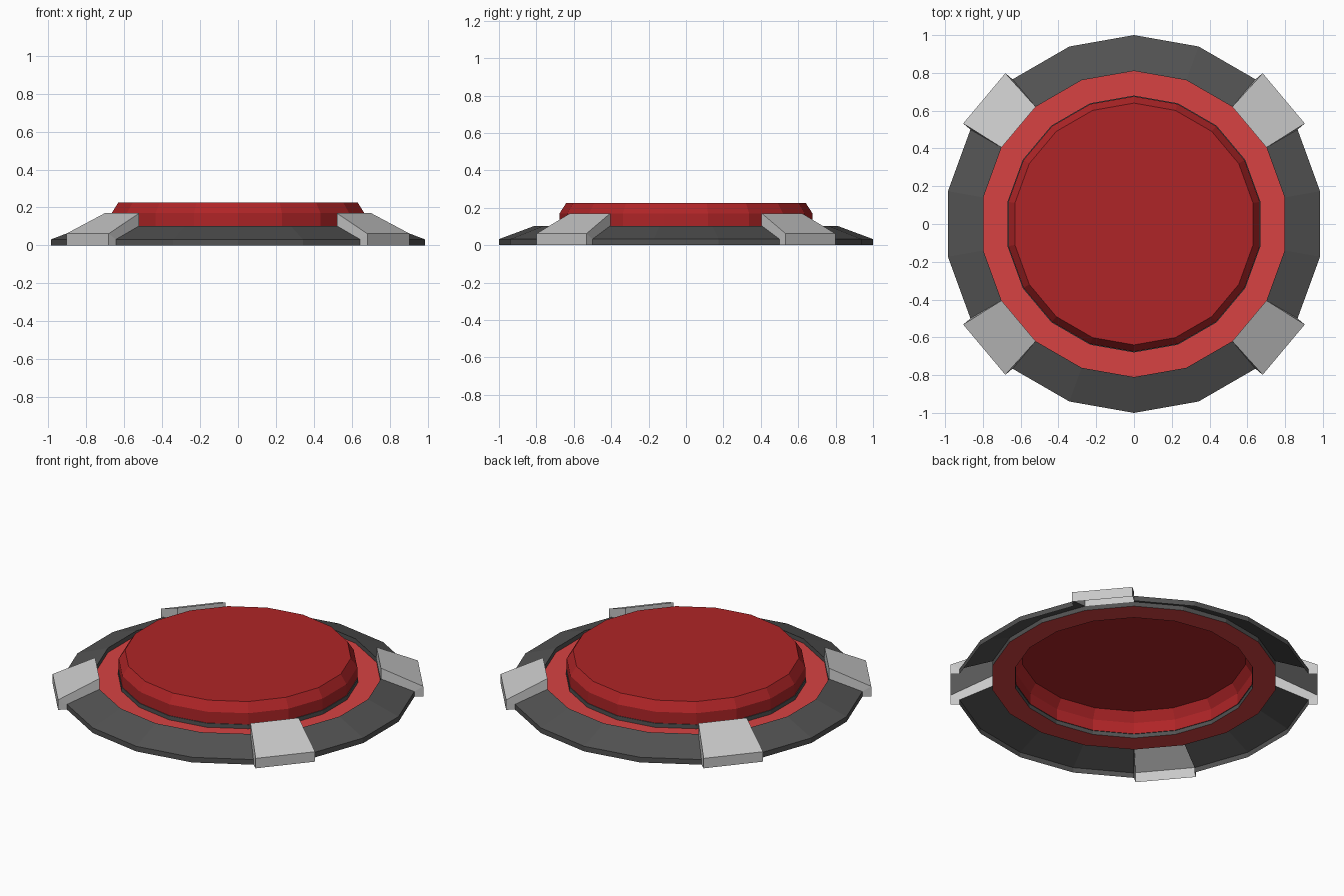
import bpy, bmesh, math

if "Cube" in bpy.data.objects:
    bpy.data.objects.remove(bpy.data.objects["Cube"])

SIDES = 18
STEP = math.tau / SIDES
START = math.radians(10)
CLIP_SECTORS = (1, 6, 10, 15)      # sectors centred on 40, 140, 220, 320 degrees


def material(name, rgb):
    m = bpy.data.materials.new(name)
    m.diffuse_color = (*rgb, 1)
    m.use_nodes = True
    m.node_tree.nodes["Principled BSDF"].inputs["Base Color"].default_value = m.diffuse_color
    return m


dark = material("dark grey", (0.085, 0.085, 0.085))
light = material("light grey", (0.58, 0.58, 0.58))
red = material("deep red", (0.43, 0.018, 0.02))
bright = material("bright red", (0.68, 0.055, 0.055))


def finish(name, bm, mat):
    bmesh.ops.remove_doubles(bm, verts=bm.verts, dist=1e-5)
    bmesh.ops.recalc_face_normals(bm, faces=bm.faces)
    me = bpy.data.meshes.new(name)
    bm.to_mesh(me)
    bm.free()
    me.materials.append(mat)
    ob = bpy.data.objects.new(name, me)
    bpy.context.collection.objects.link(ob)
    return ob


def point(r, z, k):
    a = START + k * STEP
    return (r * math.cos(a), r * math.sin(a), z)


def lathe(name, profile, mat, skip=(), cap=False):
    """Sweep an (r, z) profile around z, leaving out the skipped sectors."""
    bm = bmesh.new()
    rings = [[bm.verts.new(point(r, z, k)) for k in range(SIDES)] for r, z in profile]
    for a, b in zip(rings, rings[1:]):
        for k in range(SIDES):
            if k not in skip:
                n = (k + 1) % SIDES
                bm.faces.new((a[k], a[n], b[n], b[k]))
    if cap:
        bm.faces.new(rings[-1])
    loose = [v for v in bm.verts if not v.link_faces]
    bmesh.ops.delete(bm, geom=loose, context='VERTS')
    return finish(name, bm, mat)


# Sloped outer rim, open where the clips sit, and its inner lip
lathe("outer_rim", [(1, 0), (1, 0.032), (0.81, 0.103)], dark, skip=CLIP_SECTORS)
lathe("rim_lip", [(0.81, 0.103), (0.81, 0.075)], dark)

# Sunken bright ring, thin collar and the button itself
lathe("inner_ring", [(0.81, 0.075), (0.68, 0.075)], bright)
lathe("button_collar", [(0.68, 0.075), (0.68, 0.1), (0.676, 0.1)], dark)
lathe("button", [(0.676, 0.1), (0.676, 0.17), (0.64, 0.226)], red, cap=True)

# Four raised clips: hollow shells lifted off the rim
LOWER = [(0.81, 0.103), (1, 0.032), (1, 0)]
RAISE = [(0, 0.067), (0.05, 0.03), (0.05, 0)]
for i, s in enumerate(CLIP_SECTORS):
    bm = bmesh.new()
    mid = START + (s + 0.5) * STEP
    low, high = [], []
    for k in (s, s + 1):
        lo, hi = [], []
        for (r, z), (out, up) in zip(LOWER, RAISE):
            x, y, z = point(r, z, k)
            lo.append(bm.verts.new((x, y, z)))
            hi.append(bm.verts.new((x + out * math.cos(mid), y + out * math.sin(mid), z + up)))
        low.append(lo)
        high.append(hi)
    for j in range(2):
        bm.faces.new((high[0][j], high[0][j + 1], high[1][j + 1], high[1][j]))   # outer skin
        for e in range(2):
            bm.faces.new((low[e][j], low[e][j + 1], high[e][j + 1], high[e][j]))  # side walls
    bm.faces.new((low[0][0], low[1][0], high[1][0], high[0][0]))                  # inner wall
    finish(f"clip_{i + 1}", bm, light)
